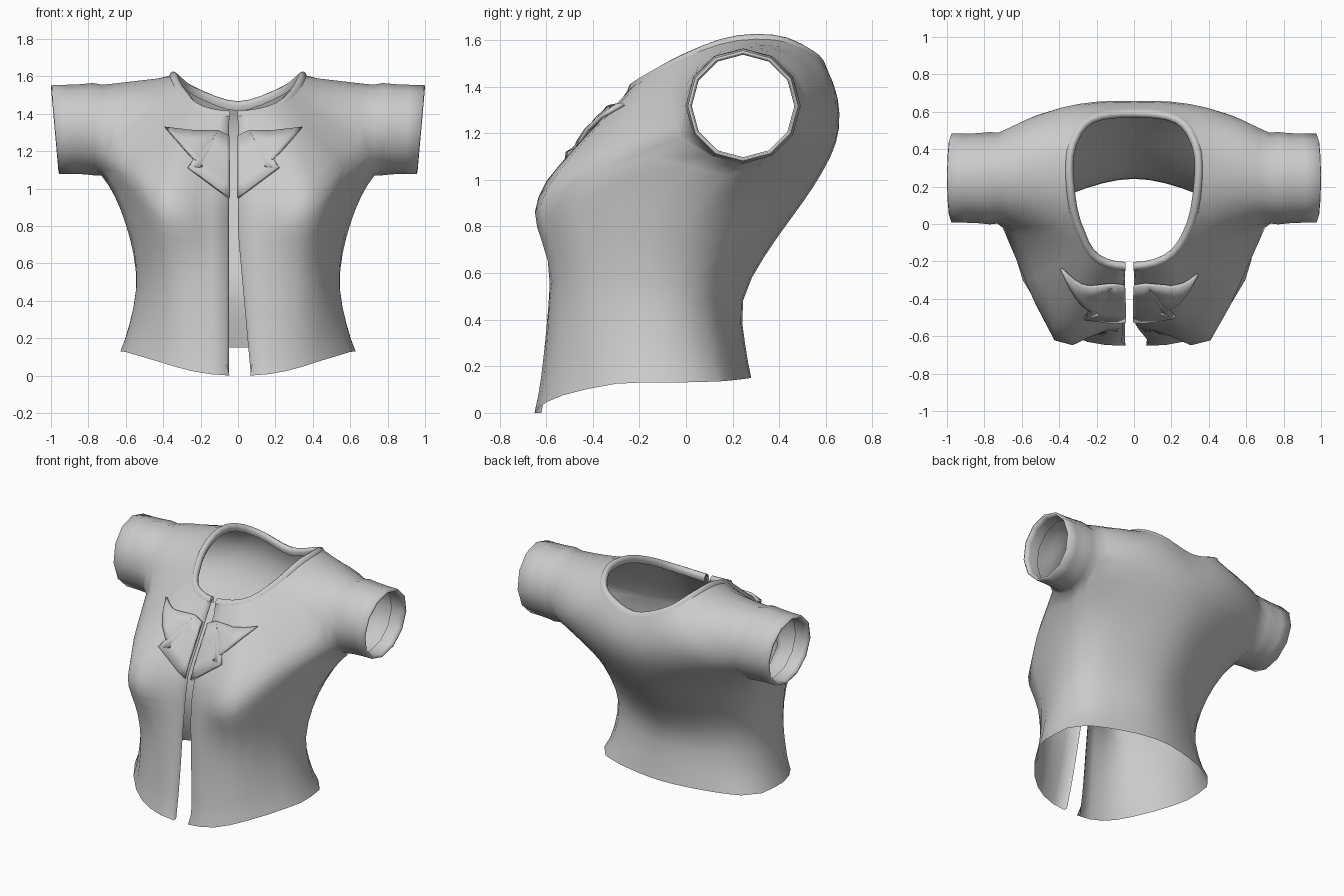
import bpy, bmesh
from math import sin, cos, radians
from mathutils import Vector as V
from mathutils.bvhtree import BVHTree

if "Cube" in bpy.data.objects:
    bpy.data.objects.remove(bpy.data.objects["Cube"])


def spline(pts, u, mirrored):
    """Catmull-Rom through pts; ends reflect across x=0 or extrapolate."""
    if mirrored:
        a, b = [V((-p.x, p.y, p.z)) for p in (pts[1], pts[-2])]
    else:
        a, b = 2 * pts[0] - pts[1], 2 * pts[-1] - pts[-2]
    q = [a] + list(pts) + [b]
    i = min(int(u), len(pts) - 2)
    t = u - i
    p0, p1, p2, p3 = q[i:i + 4]
    return 0.5 * (2 * p1 + (p2 - p0) * t + (2 * p0 - 5 * p1 + 4 * p2 - p3) * t * t
                  + (3 * p1 - p0 - 3 * p2 + p3) * t ** 3)


def add_grid(bm, rows, s):
    vs = [[bm.verts.new((s * p.x, p.y, p.z)) for p in r] for r in rows]
    for a, b in zip(vs, vs[1:]):
        for i in range(len(a) - 1):
            bm.faces.new((a[i], a[i + 1], b[i + 1], b[i]))


def finish(bm, name):
    bmesh.ops.recalc_face_normals(bm, faces=bm.faces)
    for f in bm.faces:
        f.smooth = True
    me = bpy.data.meshes.new(name)
    bm.to_mesh(me)
    bm.free()
    ob = bpy.data.objects.new(name, me)
    bpy.context.collection.objects.link(ob)
    return ob


def edge_gap(z, s):
    """Distance of the front edge from the middle; one side flares at the hem."""
    return 0.045 if s < 0 else -0.003 + 0.068 * max(0, (0.75 - z) / 0.75)


def open_front(row, s, fold=True):
    out = [p + V((edge_gap(p.z, s) * max(0, 1 - k / 6), 0, 0)) for k, p in enumerate(row)]
    return ([out[0] + V((0.004, 0.03, 0))] if fold else []) + out


def arm_ring(x, r, deg, slant=0.0):
    a = radians(deg)
    return V((x + slant * sin(a), 0.245 + r * cos(a), 1.317 + r * sin(a)))


# Torso sections, front middle to back middle: (height factor, x/y of control points)
HEM_Z = (0.0, 0.025, 0.075, 0.125, 0.13, 0.135, 0.15)
TOP_Z = (0.97, 0.98, 1.02, 1.195, 1.067, 1.195, 1.1)
SECTIONS = [
    (0.00, ((0, -.65), (.22, -.63), (.41, -.53), (.595, -.3), (.627, -.08), (.53, .14), (0, .28))),
    (0.15, ((0, -.625), (.22, -.61), (.40, -.52), (.55, -.3), (.585, -.1), (.48, .11), (0, .257))),
    (0.35, ((0, -.60), (.20, -.595), (.385, -.525), (.515, -.3), (.545, -.08), (.45, .10), (0, .24))),
    (0.55, ((0, -.58), (.20, -.585), (.40, -.54), (.53, -.28), (.563, -.05), (.47, .18), (0, .34))),
    (0.72, ((0, -.56), (.20, -.59), (.41, -.615), (.55, -.28), (.61, 0), (.51, .28), (0, .455))),
    (0.86, ((0, -.54), (.20, -.60), (.41, -.67), (.60, -.2), (.66, .1), (.58, .38), (0, .55))),
    (1.00, ((0, -.51), (.20, -.56), (.41, -.60), (.73, .03), (.73, .245), (.73, .46), (0, .627))),
]
COLS = [k / 2 for k in range(11)] + [5 + k / 6 for k in range(1, 7)]
rings = []
for t, pts in SECTIONS:
    ctrl = [V((x, y, h + (z - h) * t)) for (x, y), h, z in zip(pts, HEM_Z, TOP_Z)]
    rings.append([spline(ctrl, u, True) for u in COLS])
for i in range(5):
    rings[-1][6 + i] = arm_ring(0.73, 0.25, 210 + 30 * i)
torso = [[spline([r[j] for r in rings], i / 2, False) for j in range(17)] for i in range(13)]

# Neckline and the yoke that spans from it to the chest, armhole and back
NECK = [V(p) for p in ((0, -.245, 1.395), (.2, -.19, 1.43), (.315, -.02, 1.52), (.36, .2, 1.595),
                       (.35, .42, 1.595), (.24, .575, 1.52), (0, .61, 1.445))]
NECK_U = ([1.7 * k / 6 for k in range(6)] + [1.7 + 2.8 * k / 8 for k in range(8)]
          + [4.5 + 1.5 * k / 6 for k in range(7)])
neck = [spline(NECK, u, True) for u in NECK_U]
outer = torso[-1][:6] + [arm_ring(0.73, 0.25, 210 - 30 * i) for i in range(9)] + torso[-1][11:]


def bulge(k):
    if k <= 6:
        return -0.03 * (k / 6) ** 2
    return -0.03 + 0.12 * (k - 6) / 8 if k <= 14 else 0.09 - 0.05 * (k - 14) / 6


STEPS = 6
yoke = [[outer[k].lerp(neck[k], i / STEPS)
         + V((0, bulge(k) * 4 * (i / STEPS) * (1 - i / STEPS), 0)) for k in range(21)]
        for i in range(STEPS + 1)]

# Twelve-sided sleeves with a turned-in cuff edge
CUFF = ((.73, .25, 0), (.77, .247, .004), (.83, .241, .01), (.9, .238, .015),
        (.976, .238, .02), (.98, .226, .02), (.94, .22, .018), (.87, .222, .012))
sleeve = [[arm_ring(x, r, 30 * i, sl) for i in range(13)] for x, r, sl in CUFF]

body = bmesh.new()
for s in (1, -1):
    add_grid(body, [open_front(r, s) for r in torso], s)
    add_grid(body, [open_front(r, s) for r in yoke], s)
    add_grid(body, sleeve, s)
bmesh.ops.remove_doubles(body, verts=body.verts, dist=0.0008)
for _ in range(2):
    bmesh.ops.smooth_vert(body, verts=[v for v in body.verts if not v.is_boundary and abs(v.co.x) < 0.76],
                          factor=0.4, use_axis_x=True, use_axis_y=True, use_axis_z=True)
surface = BVHTree.FromBMesh(body)
finish(body, "jacket_body")

# Rolled collar band following the neckline
collar = bmesh.new()
middle = V((0, 0.2, 0))
for s in (1, -1):
    rows = []
    for inward, up in ((-.006, -.008), (.004, .015), (.02, .022), (.036, .014), (.042, -.005), (.034, -.03)):
        row = []
        for p in neck:
            d = middle - p
            d.z = 0
            row.append(p + d.normalized() * inward + V((0, 0, up)))
        rows.append(open_front(row, s, False))
    add_grid(collar, rows, s)
bmesh.ops.remove_doubles(collar, verts=collar.verts, dist=0.0008)
finish(collar, "collar_band")

# Pointed chest flaps laid over the front
FLAP = ((0, 1.28), (.06, 1.308), (.2, 1.308), (.342, 1.325), (.148, 1.11), (.22, 1.115), (0, .95))
for s, name in ((1, "chest_flap_right"), (-1, "chest_flap_left")):
    bm = bmesh.new()
    bm.faces.new([bm.verts.new((s * (x + edge_gap(z, s) + 0.002), 0, z)) for x, z in FLAP])
    bmesh.ops.triangulate(bm, faces=bm.faces)
    bmesh.ops.subdivide_edges(bm, edges=bm.edges, cuts=3, use_grid_fill=True)
    for v in bm.verts:
        probe = V((s * max(s * v.co.x, edge_gap(v.co.z, s) + 0.012), -2, v.co.z))
        hit = surface.ray_cast(probe, V((0, 1, 0)))[0]
        v.co.y = (hit.y if hit else -0.4) - 0.022
    ob = finish(bm, name)
    mod = ob.modifiers.new("thickness", 'SOLIDIFY')
    mod.thickness = 0.018
    mod.offset = 0
    bpy.context.view_layer.objects.active = ob
    ob.select_set(True)
    bpy.ops.object.shade_smooth_by_angle(angle=radians(40))
    ob.select_set(False)
